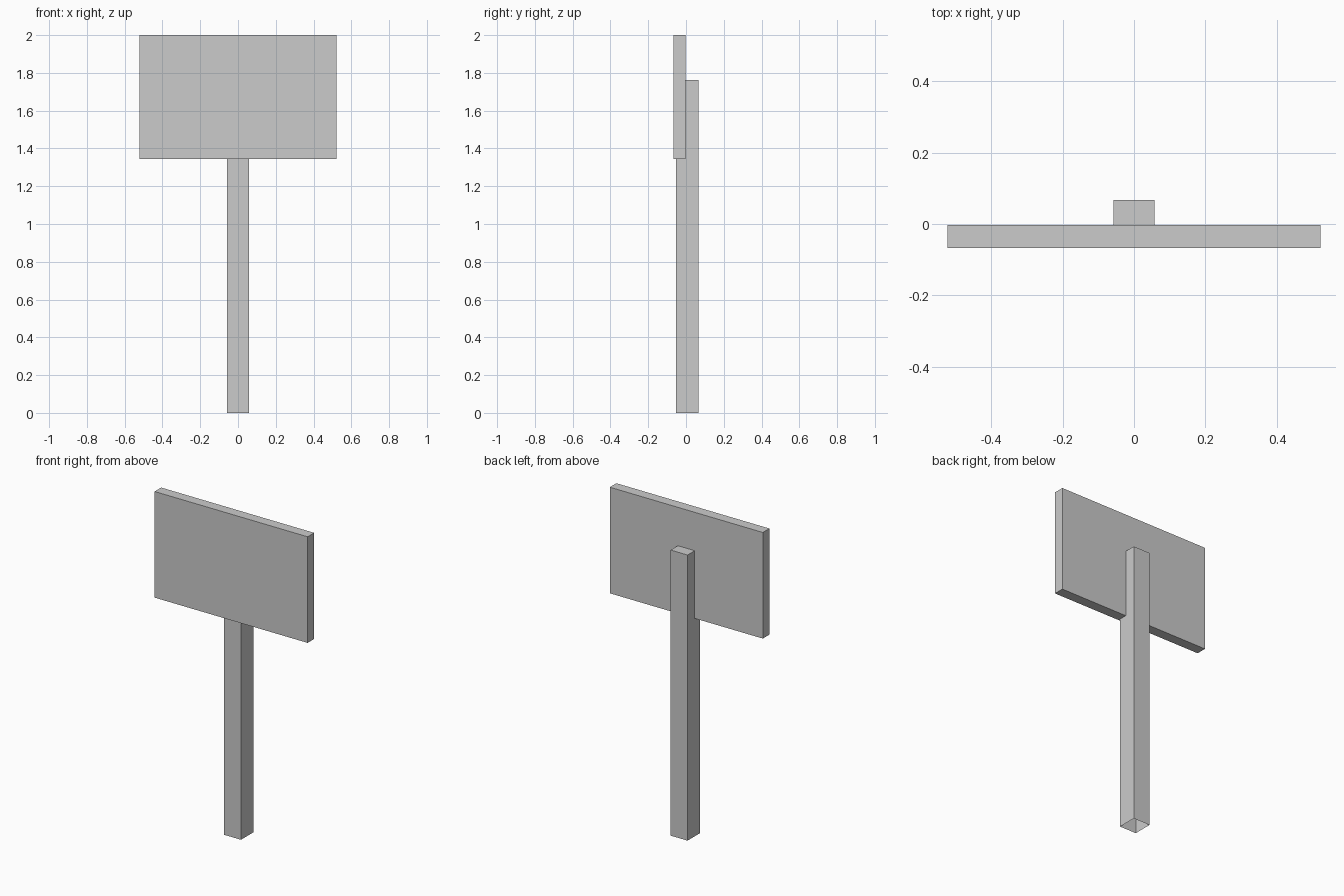
import bpy
import bmesh

if "Cube" in bpy.data.objects:
    bpy.data.objects.remove(bpy.data.objects["Cube"])


def extrude_profile(name, profile, half_width, open_bottom=False):
    """Extrude a (y, z) outline along x, symmetric about x = 0."""
    bm = bmesh.new()
    face = bm.faces.new([bm.verts.new((-half_width, y, z)) for y, z in profile])
    result = bmesh.ops.extrude_face_region(bm, geom=[face], use_keep_orig=True)
    moved = [v for v in result["geom"] if isinstance(v, bmesh.types.BMVert)]
    bmesh.ops.translate(bm, verts=moved, vec=(2 * half_width, 0, 0))
    bmesh.ops.recalc_face_normals(bm, faces=bm.faces[:])
    if open_bottom:
        base = [f for f in bm.faces if all(abs(v.co.z) < 1e-5 for v in f.verts)]
        bmesh.ops.delete(bm, geom=base, context='FACES')
    mesh = bpy.data.meshes.new(name)
    bm.to_mesh(mesh)
    bm.free()
    obj = bpy.data.objects.new(name, mesh)
    bpy.context.collection.objects.link(obj)
    return obj


FRONT, JOINT, BACK = -0.067, -0.003, 0.067
BOARD_BOTTOM, BOARD_TOP, POST_TOP = 1.345, 2.0, 1.763

# Flat sign board
extrude_profile("sign_board", [(FRONT, BOARD_BOTTOM), (JOINT, BOARD_BOTTOM),
                               (JOINT, BOARD_TOP), (FRONT, BOARD_TOP)], 0.5225)

# Post, notched at the front to seat the board, open underneath
extrude_profile("post", [(-0.053, 0), (BACK, 0), (BACK, POST_TOP), (JOINT, POST_TOP),
                         (JOINT, BOARD_BOTTOM), (-0.053, BOARD_BOTTOM)],
                0.0575, open_bottom=True)
